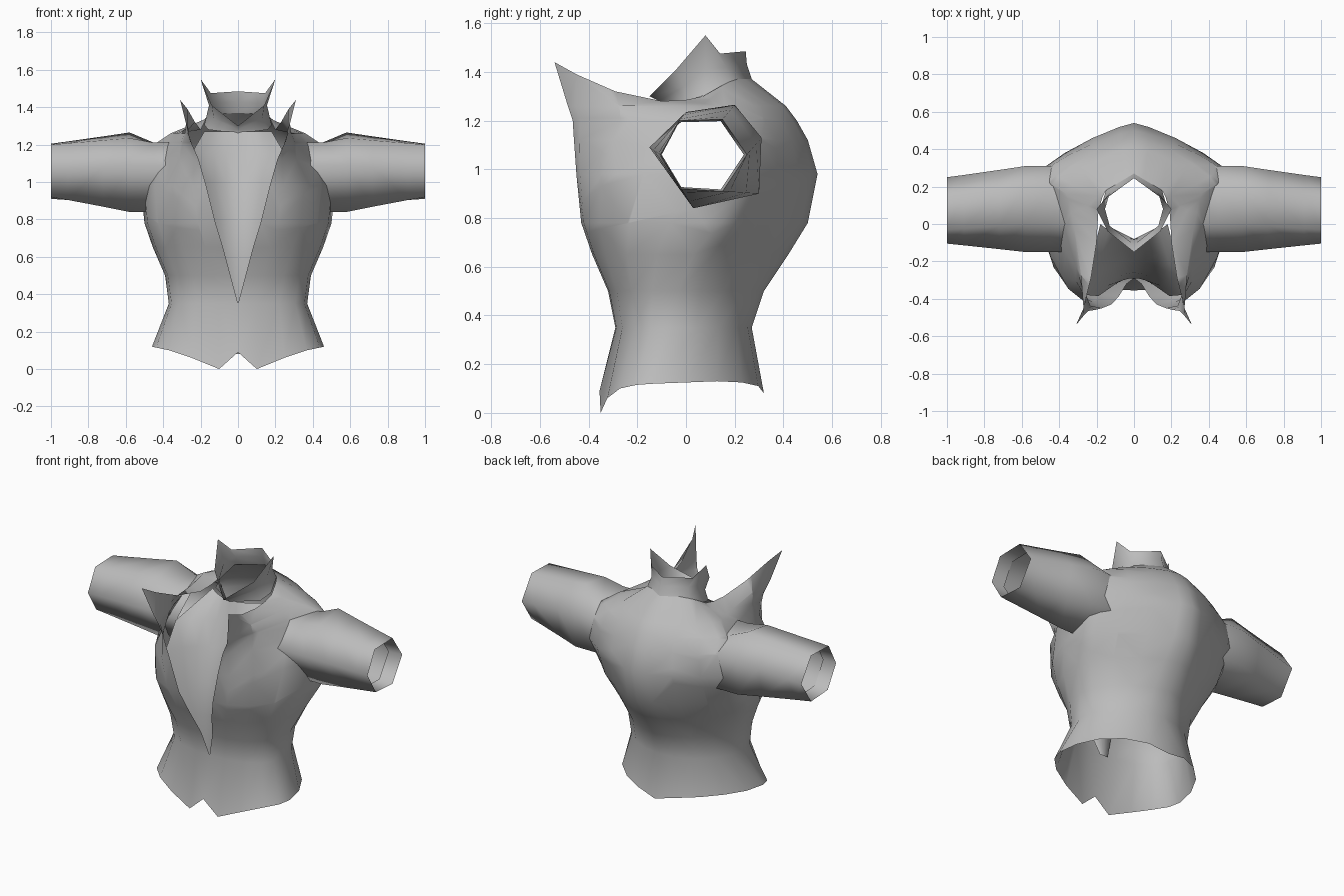
import bpy, bmesh, math
from mathutils import Vector

cube = bpy.data.objects.get("Cube")
if cube:
    bpy.data.objects.remove(cube, do_unlink=True)

cloth = bpy.data.materials.new("grey cloth")
cloth.use_nodes = True
tone = (0.5, 0.5, 0.5, 1)
cloth.diffuse_color = tone
cloth.node_tree.nodes["Principled BSDF"].inputs["Base Color"].default_value = tone


def loft(rows, closed=False):
    """Skin a list of equally long point rows with quads."""
    bm = bmesh.new()
    grid = [[bm.verts.new(p) for p in row] for row in rows]
    for low, high in zip(grid, grid[1:]):
        count = len(low)
        for i in range(count if closed else count - 1):
            j = (i + 1) % count
            bm.faces.new((low[i], low[j], high[j], high[i]))
    return bm


def finish(bm, name):
    """Turn half a garment part into a smooth mirrored object."""
    bmesh.ops.recalc_face_normals(bm, faces=bm.faces[:])
    for face in bm.faces:
        face.smooth = True
    mesh = bpy.data.meshes.new(name)
    bm.to_mesh(mesh)
    bm.free()
    mesh.materials.append(cloth)
    obj = bpy.data.objects.new(name, mesh)
    bpy.context.collection.objects.link(obj)
    mirror = obj.modifiers.new("mirror", 'MIRROR')
    mirror.use_clip = True
    return obj


def power(value, n):
    return max(value, 0.0) ** (2 / n)


# Column spacing, front edge to side, then side to back centre
COLUMNS = (0, 0.13, 0.35, 0.58, 0.8, 1, 1.2, 1.4, 1.6, 1.8, 2)


def body_ring(z, width, side_y, edge_x, edge_y, back_y, bulge, back_bulge):
    """Half ring from the front edge, round the side, to the back centre."""
    ring = []
    for u in COLUMNS:
        angle = math.pi / 2 * u
        s, c = math.sin(angle), math.cos(angle)
        if u <= 1:
            x = edge_x + (width - edge_x) * power(s, bulge)
            y = side_y + (edge_y - side_y) * power(c, bulge)
        else:
            x = width * power(s, back_bulge)
            y = side_y + (back_y - side_y) * power(-c, back_bulge)
        ring.append(Vector((x, y, z)))
    ring[-1].x = 0
    return ring


# Jacket body: height, width, side y, front edge x and y, back y, bulges
body = [body_ring(*r) for r in (
    (0.12, 0.46, -0.13, 0, -0.355, 0.32, 2.1, 1.9),
    (0.35, 0.37, -0.05, 0, -0.29, 0.27, 2.5, 1.9),
    (0.50, 0.39, -0.03, 0.04, -0.32, 0.32, 2.4, 1.7),
    (0.65, 0.455, 0.03, 0.08, -0.385, 0.42, 2.3, 1.5),
    (0.78, 0.50, 0.14, 0.12, -0.43, 0.50, 2.3, 1.35),
    (0.98, 0.52, 0.26, 0.17, -0.45, 0.54, 2.0, 1.25),
    (1.12, 0.49, 0.27, 0.21, -0.46, 0.50, 1.3, 1.25),
    (1.20, 0.45, 0.22, 0.245, -0.465, 0.455, 0.95, 1.35),
    (1.26, 0.36, 0.16, 0.265, -0.485, 0.41, 0.8, 1.5))]

# Dipped hem with a small front notch
hem = (0.09, 0, 0.06, 0.10, 0.115, 0.12, 0.125, 0.13, 0.125, 0.11, 0.08)
for point, z in zip(body[0], hem):
    point.z = z

# Top edge: pointed lapel tip, back along the shoulder to the nape
body.append([Vector(p) for p in (
    (0.31, -0.54, 1.44), (0.27, -0.45, 1.39), (0.23, -0.29, 1.32),
    (0.20, -0.10, 1.28), (0.195, 0.0, 1.285), (0.19, 0.07, 1.30),
    (0.17, 0.14, 1.34), (0.15, 0.18, 1.36), (0.10, 0.21, 1.37),
    (0.05, 0.24, 1.37), (0, 0.27, 1.37))])
jacket = loft(body)

# Sleeve sections (y, z), blended from the upper arm to the cuff
upper_arm = ((0.31, 1.13), (0.20, 1.265), (0, 1.235),
             (-0.15, 1.09), (0.03, 0.84), (0.30, 0.90))
cuff = ((0.25, 1.06), (0.15, 1.205), (-0.03, 1.20),
        (-0.105, 1.06), (-0.02, 0.92), (0.15, 0.91))


def sleeve_ring(x, blend, ceiling=2.0):
    ring = []
    for a, b in zip(upper_arm, cuff):
        y, z = Vector(a).lerp(Vector(b), blend)
        ring.append(Vector((x, y, min(z, ceiling))))
    return ring


# Cut the armhole with the six sides of the sleeve root
root = sleeve_ring(0.33, 0, 1.21)
centre = sum(root, Vector()) / 6
planes = []
for a, b in zip(root, root[1:] + root[:1]):
    out = Vector((0, (b - a).z, -(b - a).y)).normalized()
    planes.append((a, out if out.dot(a - centre) > 0 else -out))
for co, normal in planes:
    near = [f for f in jacket.faces
            if f.calc_center_median().x > 0.25 and f.calc_center_median().z > 0.7]
    geom = set(near)
    for f in near:
        geom.update(f.edges)
        geom.update(f.verts)
    bmesh.ops.bisect_plane(jacket, geom=list(geom), dist=0.0001,
                           plane_co=co, plane_no=normal)
hole = [f for f in jacket.faces if f.calc_center_median().x > 0.25
        and all((f.calc_center_median() - co).dot(n) < 0 for co, n in planes)]
bmesh.ops.delete(jacket, geom=hole, context='FACES')
finish(jacket, "jacket_body")

# Sleeves
sleeve = [root, sleeve_ring(0.45, 0, 1.21), sleeve_ring(0.58, 0),
          sleeve_ring(0.72, 0.35), sleeve_ring(0.91, 0.8), sleeve_ring(1.0, 1)]
finish(loft(sleeve, closed=True), "sleeves")

# Turned-in cuff linings
inner = [Vector((0.91, p.y * 0.95, 1.06 + (p.z - 1.06) * 0.95))
         for p in sleeve_ring(0.91, 1)]
finish(loft([sleeve_ring(1.0, 1), inner], closed=True), "cuff_linings")

# Standing collar with flared points
collar_base = ((0, 0.27, 1.37), (0.15, 0.18, 1.36), (0.18, 0.08, 1.305),
               (0.16, 0, 1.28), (0, -0.08, 1.26))
collar_middle = ((0, 0.25, 1.43), (0.13, 0.165, 1.42), (0.155, 0.08, 1.41),
                 (0.13, -0.01, 1.34), (0, -0.11, 1.28))
collar_top = ((0, 0.245, 1.485), (0.145, 0.14, 1.475), (0.20, 0.08, 1.55),
              (0.14, -0.04, 1.41), (0, -0.15, 1.30))
finish(loft([collar_base, collar_middle, collar_top]), "collar")

# Hollow shirt front behind the lapels: height, half width, centre y, side y
shirt = []
for z, width, mid_y, side_y in (
        (0.33, 0.03, -0.275, -0.275), (0.60, 0.12, -0.29, -0.335),
        (0.80, 0.19, -0.26, -0.385), (1.0, 0.25, -0.19, -0.38),
        (1.15, 0.25, -0.12, -0.28), (1.27, 0.18, -0.08, 0.0)):
    row = []
    for i in range(5):
        t = i / 4
        row.append((width * t, mid_y + (side_y - mid_y) * t * t, z))
    shirt.append(row)
finish(loft(shirt), "shirt_front")
